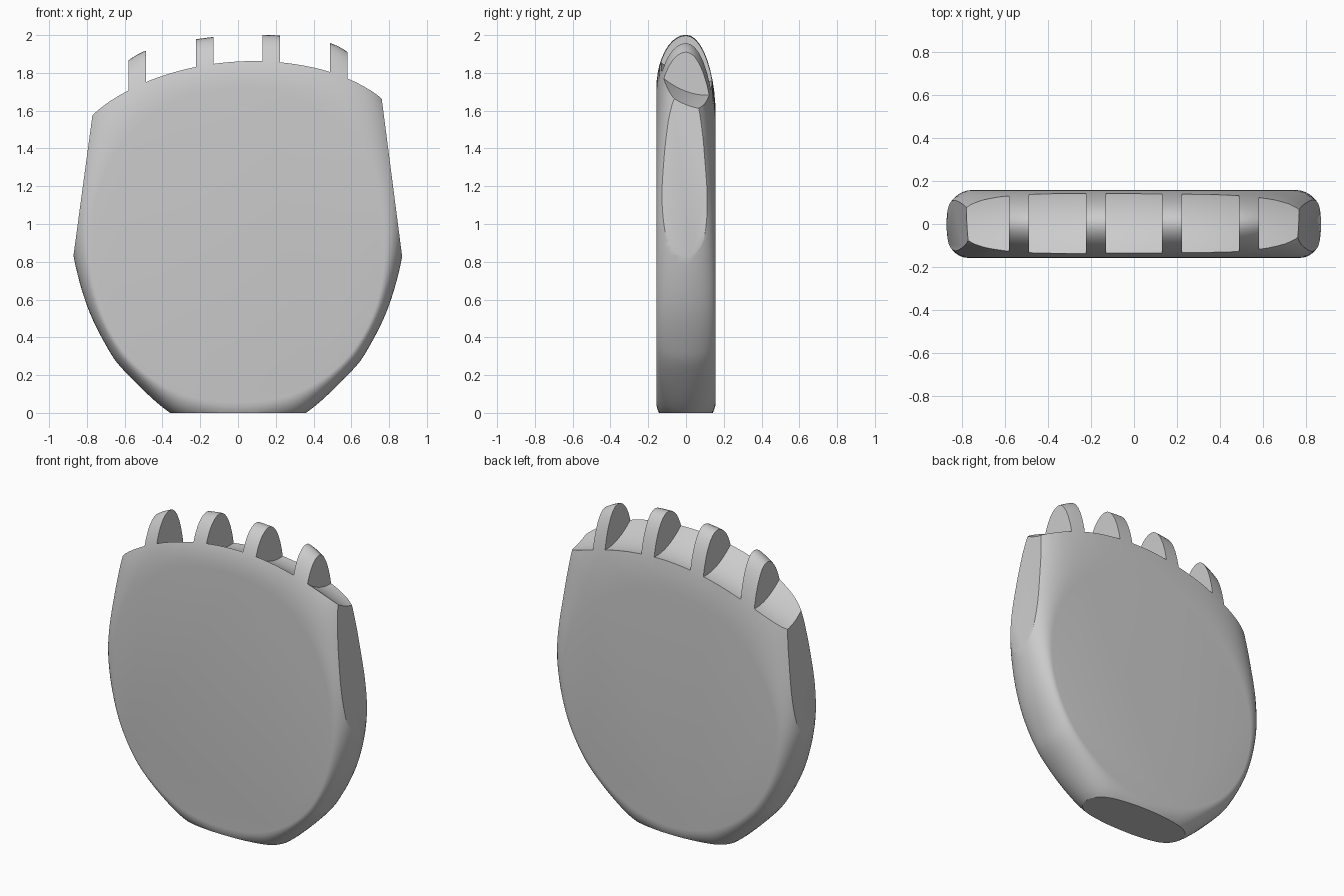
import bpy, bmesh
from mathutils import Vector
from math import sin, cos, pi

if "Cube" in bpy.data.objects:
    bpy.data.objects.remove(bpy.data.objects["Cube"])

HALF = 0.157   # half thickness


def finish(bm, name):
    bmesh.ops.recalc_face_normals(bm, faces=bm.faces[:])
    me = bpy.data.meshes.new(name)
    bm.to_mesh(me)
    bm.free()
    ob = bpy.data.objects.new(name, me)
    bpy.context.collection.objects.link(ob)
    return ob


# Outer rim outline (right half, bottom to top), mirrored and smoothed
half = [(0, -.08), (.18, -.06), (.36, 0), (.6, .22), (.7, .36), (.8, .57), (.87, .83),
        (.885, 1.05), (.865, 1.28), (.80, 1.6), (.7, 1.78), (.535, 1.917),
        (.36, 1.967), (.18, 1.992), (0, 2.0)]
ctrl = [Vector(p) for p in half] + [Vector((-x, z)) for x, z in half[-2:0:-1]]
outline = []
n = len(ctrl)
for i in range(n):
    a, b, c, d = (ctrl[(i + k) % n] for k in (-1, 0, 1, 2))
    for s in range(6):
        t = s / 6
        outline.append(.5 * (2 * b + (c - a) * t + (2 * a - 5 * b + 4 * c - d) * t * t
                             + (3 * b - a - 3 * c + d) * t ** 3))


def flat_edge(p, front):
    # outline of the flat front / back face, in the direction of p
    zc, rx, rz, e = (.885, .775, .83, 2.2) if front else (.815, .76, .755, 2.0)
    d = p - Vector((0, zc))
    r = (abs(d.x / rx) ** e + abs(d.y / rz) ** e) ** (-1 / e)
    return Vector((0, zc)) + d * r


# Body: rings from the front face round the rim to the back face
bm = bmesh.new()
rings = []
STEPS = 20
for j in range(STEPS + 1):
    t = -pi / 2 + pi * j / STEPS
    ring = []
    for p in outline:
        q = flat_edge(p, t < 0)
        w = q + (p - q) * cos(t)
        z = w.y + .045 * w.x * max(0, w.y / 2) ** 3
        ring.append(bm.verts.new((w.x, HALF * sin(t), z)))
    rings.append(ring)
m = len(outline)
for r0, r1 in zip(rings, rings[1:]):
    for i in range(m):
        bm.faces.new((r0[i], r0[(i + 1) % m], r1[(i + 1) % m], r1[i]))
bm.faces.new(rings[0])
bm.faces.new(rings[-1])

# Flat cuts: foot and the two leaning sides
for co, no in (((0, 0, 0), (0, 0, -1)),
               ((.87, 0, .82), (.85, 0, .11)),
               ((-.87, 0, .84), (-.74, 0, .10))):
    res = bmesh.ops.bisect_plane(bm, geom=bm.verts[:] + bm.edges[:] + bm.faces[:],
                                 plane_co=co, plane_no=no, clear_outer=True, dist=1e-5)
    edges = [g for g in res['geom_cut'] if isinstance(g, bmesh.types.BMEdge)]
    bmesh.ops.edgeloop_fill(bm, edges=edges)
body = finish(bm, "toothed_body")

# Groove cutters with a curved, backward-sloping floor; teeth stay between them
bm = bmesh.new()


def groove(x0, x1, nx=14, ny=14):
    grid = []
    for i in range(nx + 1):
        x = x0 + (x1 - x0) * i / nx
        row = []
        for j in range(ny + 1):
            y = -.22 + .44 * j / ny
            z = 1.848 - .33 * x * x + .06 * x - .375 * (y + .12) + 1.7 * (y * y - .0144)
            row.append(bm.verts.new((x, y, z)))
        grid.append(row)
    faces = [bm.faces.new((grid[i][j], grid[i + 1][j], grid[i + 1][j + 1], grid[i][j + 1]))
             for i in range(nx) for j in range(ny)]
    ext = bmesh.ops.extrude_face_region(bm, geom=faces, use_keep_orig=True)
    for v in ext['geom']:
        if isinstance(v, bmesh.types.BMVert):
            v.co.z = 2.4


for x0, x1 in ((-1, -.58), (-.487, -.223), (-.13, .13), (.223, .487), (.58, 1)):
    groove(x0, x1)
cutter = finish(bm, "groove_cutter")
cutter.hide_render = True

mod = body.modifiers.new("grooves", 'BOOLEAN')
mod.operation = 'DIFFERENCE'
mod.solver = 'EXACT'
mod.object = cutter
bpy.context.view_layer.objects.active = body
body.select_set(True)
bpy.ops.object.modifier_apply(modifier=mod.name)
bpy.data.objects.remove(cutter)
bpy.ops.object.shade_smooth_by_angle(angle=.5)
